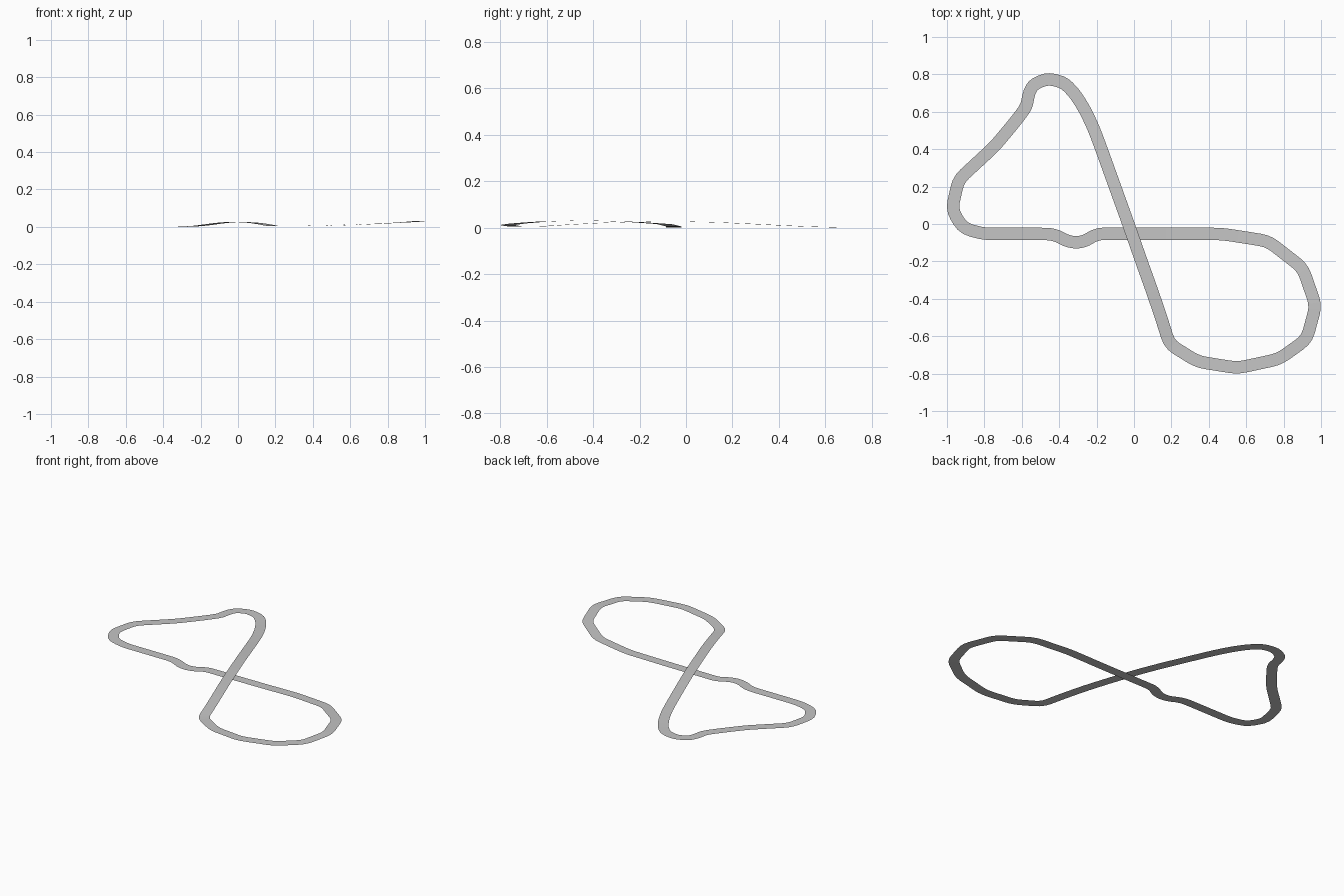
import bpy, bmesh
from mathutils import Vector

WIDTH = 0.066
CUT = 0.045  # how far from a corner its rounding starts

# Centre line of the closed circuit: x, y, height
path = [
    (-0.15, -0.053, 0), (0.22, -0.053, 0.002), (0.47, -0.053, 0.005),
    # rising right-hand loop
    (0.60, -0.073, 0.010), (0.718, -0.092, 0.015), (0.902, -0.235, 0.025), (0.972, -0.437, 0.031),
    (0.923, -0.617, 0.026), (0.776, -0.722, 0.018), (0.553, -0.770, 0.011),
    (0.340, -0.736, 0.005), (0.190, -0.643, 0.004),
    # bridge over the straight
    (0.145, -0.50, 0.013), (0.094, -0.35, 0.021), (0.04, -0.20, 0.025),
    (-0.03, 0.0, 0.026), (-0.084, 0.15, 0.022), (-0.138, 0.30, 0.015),
    (-0.174, 0.40, 0.010), (-0.215, 0.51, 0.005), (-0.262, 0.61, 0.002), (-0.315, 0.695, 0),
    # top hairpin
    (-0.376, 0.758, 0), (-0.464, 0.778, 0), (-0.538, 0.745, 0),
    (-0.562, 0.700, 0), (-0.575, 0.625, 0), (-0.645, 0.535, 0), (-0.745, 0.415, 0),
    # left corner
    (-0.938, 0.237, 0), (-0.974, 0.077, 0), (-0.915, -0.022, 0), (-0.805, -0.053, 0),
    # kink in the straight
    (-0.45, -0.053, 0), (-0.405, -0.066, 0), (-0.36, -0.090, 0), (-0.31, -0.100, 0),
    (-0.26, -0.090, 0), (-0.215, -0.063, 0), (-0.18, -0.053, 0),
]

mat = bpy.data.materials.new("asphalt grey")
mat.diffuse_color = (0.56, 0.56, 0.56, 1)


def rounded(points):
    """Replace every corner by a short curve."""
    out = []
    for i, p in enumerate(points):
        a, b = points[i - 1] - p, points[(i + 1) % len(points)] - p
        s = p + a.normalized() * min(CUT, a.length * 0.4)
        e = p + b.normalized() * min(CUT, b.length * 0.4)
        for t in (0, 0.33, 0.67, 1):
            out.append(s * (1 - t) ** 2 + p * 2 * t * (1 - t) + e * t * t)
    return out


# Flat ribbon with mitred joints
bm = bmesh.new()
pts = rounded([Vector(p) for p in path])
n = len(pts)
rows = []
for i, p in enumerate(pts):
    a = (p - pts[i - 1]).xy.normalized()
    b = (pts[(i + 1) % n] - p).xy.normalized()
    na, nb = Vector((-a.y, a.x)), Vector((-b.y, b.x))
    m = (na + nb).normalized()
    off = (m * (WIDTH / 2 / m.dot(na))).to_3d()
    rows.append((bm.verts.new(p + off), bm.verts.new(p - off)))
for i in range(n):
    l0, r0 = rows[i]
    l1, r1 = rows[(i + 1) % n]
    bm.faces.new((r0, r1, l1, l0))

me = bpy.data.meshes.new("race_track")
bm.to_mesh(me)
bm.free()
me.materials.append(mat)
track = bpy.data.objects.new("race_track", me)
bpy.context.collection.objects.link(track)
